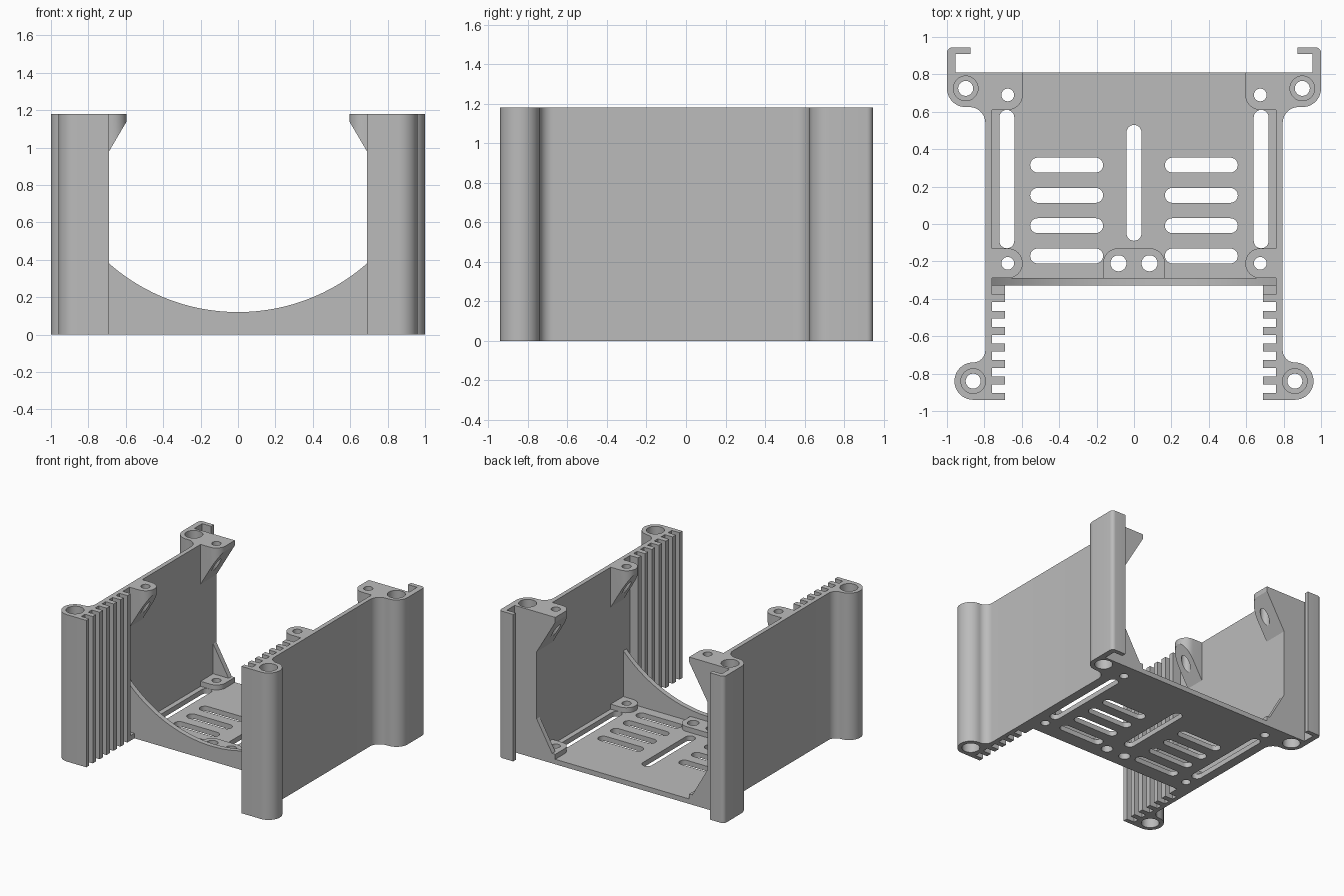
import bpy, bmesh, math

if "Cube" in bpy.data.objects:
    bpy.data.objects.remove(bpy.data.objects["Cube"])

HEIGHT, FLOOR, PAD = 1.18, 0.04, 0.08
INNER, OUTER, TOOTH = 0.76, 0.795, 0.69
BACK, FRONT = 0.81, -0.94
PLATE_FRONT, PLATE_BACK = -0.33, -0.29

grey = bpy.data.materials.new("plain grey")
grey.use_nodes = True
grey.diffuse_color = (0.5, 0.5, 0.5, 1)
grey.node_tree.nodes["Principled BSDF"].inputs["Base Color"].default_value = (0.5, 0.5, 0.5, 1)


def arc(cx, cy, r, a0, a1, n=12):
    angles = [math.radians(a0 + (a1 - a0) * i / n) for i in range(n + 1)]
    return [(cx + r * math.cos(a), cy + r * math.sin(a)) for a in angles]


def capsule(x0, y0, x1, y1, r):
    t = math.degrees(math.atan2(y1 - y0, x1 - x0))
    return arc(x1, y1, r, t - 90, t + 90) + arc(x0, y0, r, t + 90, t + 270)


def circle(x, y, r):
    return arc(x, y, r, 0, 350, 35)


def rectangle(x0, y0, x1, y1):
    return [(x0, y0), (x1, y0), (x1, y1), (x0, y1)]


def prism(name, outline, low, high, along="z"):
    """Extrude a flat outline along z, or an x-z outline along y."""
    bm = bmesh.new()
    place = (lambda a, b: (a, b, low)) if along == "z" else (lambda a, b: (a, low, b))
    face = bm.faces.new([bm.verts.new(place(a, b)) for a, b in outline])
    new = bmesh.ops.extrude_face_region(bm, geom=[face])["geom"]
    d = high - low
    bmesh.ops.translate(bm, vec=(0, 0, d) if along == "z" else (0, d, 0),
                        verts=[v for v in new if isinstance(v, bmesh.types.BMVert)])
    bmesh.ops.recalc_face_normals(bm, faces=bm.faces[:])
    mesh = bpy.data.meshes.new(name)
    bm.to_mesh(mesh)
    bm.free()
    mesh.materials.append(grey)
    obj = bpy.data.objects.new(name, mesh)
    bpy.context.collection.objects.link(obj)
    return obj


def activate(obj):
    bpy.ops.object.select_all(action="DESELECT")
    obj.select_set(True)
    bpy.context.view_layer.objects.active = obj


def cut(obj, cutters):
    activate(obj)
    for cutter in cutters:
        mod = obj.modifiers.new("cut", "BOOLEAN")
        mod.operation, mod.solver, mod.object = "DIFFERENCE", "EXACT", cutter
        bpy.ops.object.modifier_apply(modifier=mod.name)
        bpy.data.objects.remove(cutter)


def bore(x, y, r, low=-0.1, high=HEIGHT + 0.1):
    return prism("cutter", circle(x, y, r), low, high)


def finish(obj, mirror=False):
    activate(obj)
    if mirror:
        mod = obj.modifiers.new("mirror", "MIRROR")
        mod.use_mirror_merge = False
        bpy.ops.object.modifier_apply(modifier=mod.name)
    bpy.ops.object.shade_smooth_by_angle(angle=math.radians(30))


# Side walls: front post, rear post with hooked rail, and a comb of card slots
front_post, rear_post = (0.86, -0.84), (0.9, 0.725)
wall = [(TOOTH, FRONT)]
wall += arc(*front_post, 0.1, -90, 90, 20)
wall += arc(0.86, -0.675, 0.065, 270, 180)
wall += arc(0.88, 0.54, 0.085, 180, 90)
wall += arc(*rear_post, 0.1, -90, 0)
wall += arc(0.97, 0.915, 0.03, 0, 90, 6)
wall += [(0.875, 0.945), (0.875, 0.91), (0.955, 0.91), (0.955, BACK), (INNER, BACK)]
for i in range(7):
    y = PLATE_FRONT - 0.088 * i
    wall += [(INNER, y), (INNER, y - 0.046), (TOOTH, y - 0.046)]
    if i < 6:
        wall.append((TOOTH, y - 0.088))
walls = prism("side_walls", wall, 0, HEIGHT)
for post in (front_post, rear_post):
    cut(walls, [bore(*post, 0.04),
                bore(*post, 0.066, HEIGHT - 0.1),
                bore(*post, 0.066, high=0.1)])
finish(walls, True)

# Corner pads and overhanging top lugs share these outlines
front_hole, rear_hole = (0.675, -0.21), (0.675, 0.69)
lugs = {
    "front": (front_hole, [(INNER, PLATE_BACK)] + arc(*front_hole, 0.08, 270, 90) + [(INNER, -0.13)]),
    "rear": (rear_hole, [(INNER, BACK), (0.595, BACK)] + arc(*rear_hole, 0.08, 180, 270) + [(INNER, 0.61)]),
}
for where, (hole, outline) in lugs.items():
    pad = prism(where + "_floor_pads", outline, FLOOR, PAD)
    cut(pad, [bore(*hole, 0.034)])
    finish(pad, True)
    lug = prism(where + "_top_lugs", outline, 0.8, HEIGHT)
    wedge = [(0.5, 0.7), (0.85, 0.7), (INNER, 0.86), (0.595, 1.14), (0.5, 1.305)]
    cut(lug, [prism("cutter", wedge, -0.5, 1, "y"), bore(*hole, 0.034)])
    finish(lug, True)

# Thin rear gussets between floor and walls
gusset = prism("rear_gussets", [(INNER, FLOOR), (INNER, 0.32), (0.6, FLOOR)], 0.77, BACK, "y")
finish(gusset, True)

# Central double pad
pad = prism("centre_pad", [(-0.165, PLATE_BACK), (0.165, PLATE_BACK)]
            + arc(0.085, -0.21, 0.08, 0, 90) + arc(-0.085, -0.21, 0.08, 90, 180), FLOOR, PAD)
cut(pad, [bore(s * 0.083, -0.21, 0.043) for s in (-1, 1)])
finish(pad)

# Vented floor
floor = prism("floor", rectangle(-INNER, PLATE_BACK, INNER, BACK), 0, FLOOR)
slots = [capsule(0, -0.05, 0, 0.49, 0.04)]
for s in (-1, 1):
    slots.append(capsule(s * 0.68, -0.09, s * 0.68, 0.57, 0.04))
    slots += [capsule(s * 0.205, y, s * 0.515, y, 0.04) for y in (0.315, 0.153, -0.009, -0.171)]
    slots += [circle(s * x, y, 0.034) for x, y in (front_hole, rear_hole)]
    slots.append(circle(s * 0.083, -0.21, 0.043))
cut(floor, [prism("cutter", outline, -0.1, 0.2) for outline in slots])
finish(floor)

# Arched front plate
sweep = math.degrees(math.asin(INNER / 1.045))
arch = [(-INNER, 0), (INNER, 0)] + arc(0, 1.165, 1.045, 270 + sweep, 270 - sweep, 40)
finish(prism("front_plate", arch, PLATE_FRONT, PLATE_BACK, "y"))

# Small sills closing the first comb slot at floor level
finish(prism("slot_sills", rectangle(TOOTH, PLATE_FRONT - 0.046, INNER, PLATE_FRONT), 0, FLOOR), True)
